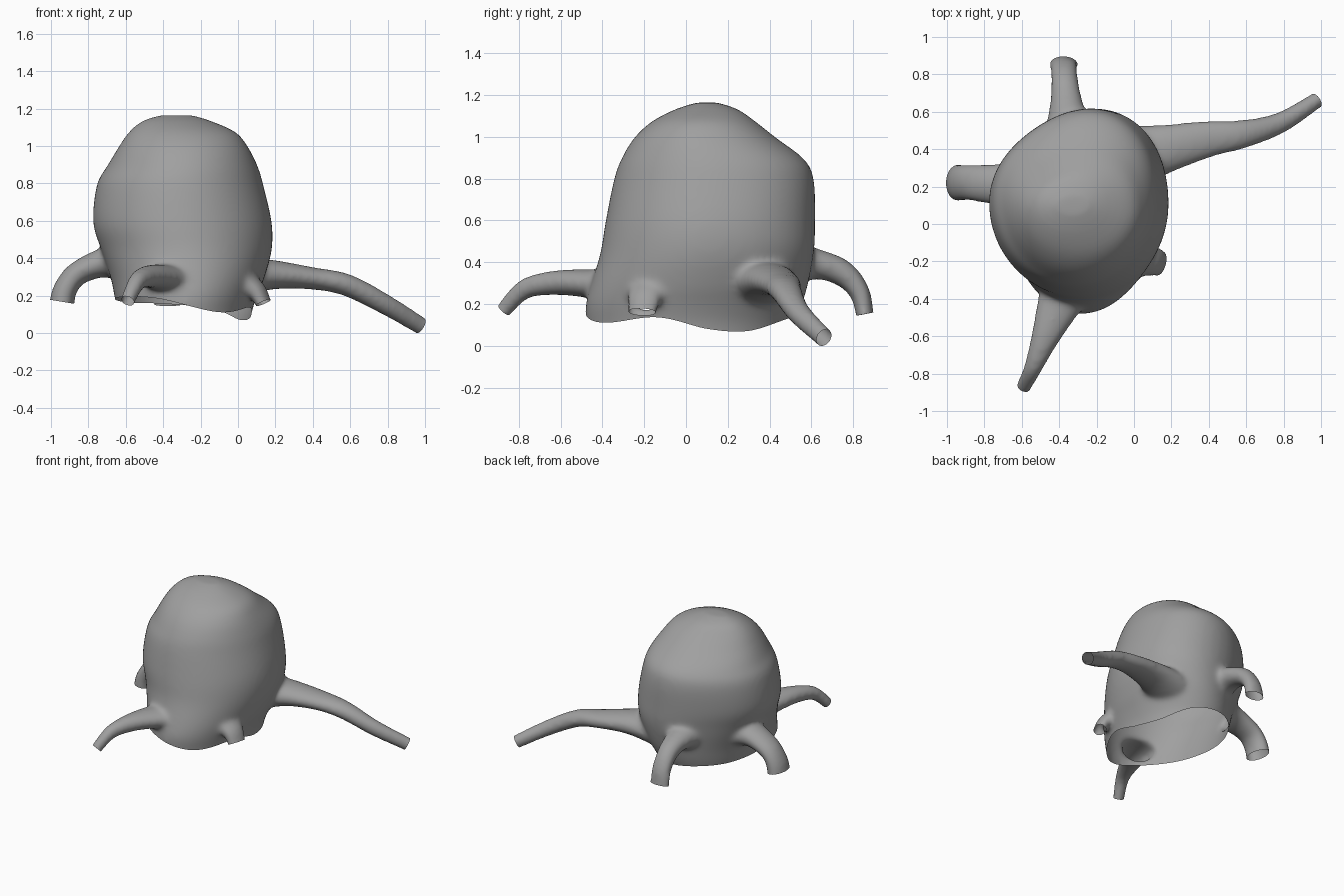
import bpy, bmesh, math
from mathutils import Vector

if "Cube" in bpy.data.objects:
    bpy.data.objects.remove(bpy.data.objects["Cube"], do_unlink=True)


def spline(rows, steps):
    """Smooth curve through rows of numbers."""
    out = []
    n = len(rows)
    for i in range(n - 1):
        a, b, c, d = (rows[max(0, min(n - 1, i + k))] for k in (-1, 0, 1, 2))
        for s in range(steps):
            t = s / steps
            out.append([q + t / 2 * (r - p + t * (2 * p - 5 * q + 4 * r - e + t * (3 * (q - r) + e - p)))
                        for p, q, r, e in zip(a, b, c, d)])
    return out + [list(rows[-1])]


def loft(bm, rings):
    """Closed solid through a list of rings."""
    loops = [[bm.verts.new(p) for p in ring] for ring in rings]
    n = len(loops[0])
    for lo, hi in zip(loops, loops[1:]):
        for i in range(n):
            j = (i + 1) % n
            bm.faces.new((lo[i], lo[j], hi[j], hi[i]))
    bm.faces.new(loops[0][::-1])
    bm.faces.new(loops[-1])


def ring(centre, u, v, n, skew=0.0):
    """Ellipse; skew swells its first quarter and flattens the second."""
    points = []
    for i in range(n):
        a = 2 * math.pi * i / n
        swell = 1 + skew * math.sin(2 * a) * max(0, math.sin(a))
        points.append(centre + (u * math.cos(a) + v * math.sin(a)) * swell)
    return points


def add_tube(bm, path):
    """Tapered arm, extended past its tip; returns tip and direction."""
    rows = spline(path, 8)
    pts = [Vector(r[:3]) for r in rows]
    tip, direction = pts[-1], (pts[-1] - pts[-2]).normalized()
    pts.append(tip + direction * 0.06)
    rows.append(rows[-1])
    rings = []
    for i, p in enumerate(pts):
        t = (pts[min(i + 1, len(pts) - 1)] - pts[max(i - 1, 0)]).normalized()
        side = t.cross(Vector((0, 0, 1))).normalized()
        up = side.cross(t)
        rings.append(ring(p, side * rows[i][3], up * rows[i][4], 24))
    loft(bm, rings)
    return tip, direction


# Body sections: height, x from/to, y from/to
sections = [
    (-0.05, -0.62, 0.06, -0.46, 0.48), (0.10, -0.64, 0.07, -0.475, 0.51),
    (0.20, -0.66, 0.10, -0.48, 0.55), (0.30, -0.68, 0.14, -0.455, 0.58),
    (0.45, -0.73, 0.18, -0.41, 0.605), (0.60, -0.775, 0.18, -0.385, 0.61),
    (0.80, -0.755, 0.135, -0.345, 0.605), (0.90, -0.70, 0.105, -0.31, 0.56),
    (1.00, -0.64, 0.055, -0.25, 0.43), (1.08, -0.585, -0.01, -0.165, 0.33),
    (1.14, -0.515, -0.14, -0.05, 0.245), (1.172, -0.42, -0.24, 0.05, 0.15)]

# Arms: x, y, z, half width, half thickness
left_arm = [(-0.56, 0.21, 0.37, 0.15, 0.11), (-0.71, 0.21, 0.385, 0.115, 0.08),
            (-0.86, 0.22, 0.325, 0.098, 0.064), (-0.925, 0.22, 0.24, 0.098, 0.064),
            (-0.94, 0.22, 0.175, 0.10, 0.068)]
back_arm = [(-0.35, 0.46, 0.40, 0.14, 0.12), (-0.36, 0.62, 0.40, 0.095, 0.075),
            (-0.37, 0.75, 0.355, 0.075, 0.064), (-0.375, 0.83, 0.265, 0.075, 0.05),
            (-0.375, 0.855, 0.16, 0.078, 0.043)]
front_arm = [(-0.34, -0.30, 0.29, 0.15, 0.08), (-0.41, -0.45, 0.305, 0.115, 0.07),
             (-0.48, -0.62, 0.31, 0.075, 0.06), (-0.54, -0.77, 0.28, 0.05, 0.05),
             (-0.59, -0.87, 0.18, 0.042, 0.04)]
long_arm = [(0.0, 0.36, 0.31, 0.17, 0.11), (0.18, 0.405, 0.32, 0.13, 0.08),
            (0.40, 0.455, 0.30, 0.10, 0.06), (0.58, 0.48, 0.265, 0.078, 0.06),
            (0.78, 0.54, 0.165, 0.058, 0.056), (0.975, 0.66, 0.048, 0.045, 0.05)]
short_arm = [(-0.10, -0.15, 0.30, 0.14, 0.09), (0.03, -0.18, 0.275, 0.105, 0.065),
             (0.10, -0.20, 0.235, 0.085, 0.05), (0.135, -0.21, 0.17, 0.075, 0.04)]

bm = bmesh.new()
rings = []
for z, x0, x1, y0, y1 in spline(sections, 4):
    centre = Vector(((x0 + x1) / 2, (y0 + y1) / 2, z))
    skew = 0.09 * max(0, min(1, 2 * z))
    rings.append(ring(centre, Vector(((x1 - x0) / 2, 0, 0)), Vector((0, (y1 - y0) / 2, 0)), 64, skew))
loft(bm, rings)
tips = [add_tube(bm, arm) for arm in (left_arm, back_arm, front_arm, long_arm, short_arm)]
bmesh.ops.recalc_face_normals(bm, faces=bm.faces)
source = bpy.data.meshes.new("body_source")
bm.to_mesh(source)
bm.free()

# Fuse the parts and soften the joints
body = bpy.data.objects.new("body_with_arms", source)
bpy.context.collection.objects.link(body)
fuse = body.modifiers.new("fuse", 'REMESH')
fuse.mode = 'VOXEL'
fuse.voxel_size = 0.015
soften = body.modifiers.new("soften", 'SMOOTH')
soften.factor = 0.5
soften.iterations = 18
graph = bpy.context.evaluated_depsgraph_get()
mesh = bpy.data.meshes.new_from_object(body.evaluated_get(graph))
body.modifiers.clear()
body.data = mesh
bpy.data.meshes.remove(source)

# Wavy open rim: height at every tenth of a turn, starting from +x
rim_heights = [0.09, 0.08, 0.14, 0.165, 0.17, 0.185, 0.20, 0.195, 0.12, 0.145]
rim_curve = spline([(h,) for h in rim_heights[-2:] + rim_heights + rim_heights[:2]], 20)


def rim(co):
    turn = math.atan2(co.y - 0.1, co.x + 0.27) / (2 * math.pi) % 1
    f = (turn * 10 + 2) * 20
    i = int(f)
    return rim_curve[i][0] + (f - i) * (rim_curve[i + 1][0] - rim_curve[i][0])


def cut(faces, point, normal):
    geom = set(faces)
    for f in faces:
        geom.update(f.edges)
        geom.update(f.verts)
    bmesh.ops.bisect_plane(bm, geom=list(geom), dist=1e-5, plane_co=point,
                           plane_no=normal, clear_outer=True)


bm = bmesh.new()
bm.from_mesh(mesh)

# Open the underside along the rim
for v in bm.verts:
    v.co.z -= rim(v.co)
under = []
for f in bm.faces:
    c = f.calc_center_median()
    if ((c.x + 0.28) / 0.40) ** 2 + ((c.y - 0.02) / 0.56) ** 2 < 1 and c.z < 0.1:
        under.append(f)
cut(under, (0, 0, 0), (0, 0, -1))
for v in bm.verts:
    v.co.z += rim(v.co)

# Open the arm ends
for tip, direction in tips:
    near = [f for f in bm.faces if (f.calc_center_median() - tip).length < 0.14]
    cut(near, tip, direction)

# Settle the shell on the ground
low = min(v.co.z for v in bm.verts)
for v in bm.verts:
    v.co.z -= low
for f in bm.faces:
    f.smooth = True
bm.to_mesh(mesh)
bm.free()

# Plain grey
grey = bpy.data.materials.new("plain_grey")
grey.use_nodes = True
colour = (0.35, 0.35, 0.35, 1)
grey.diffuse_color = colour
grey.node_tree.nodes["Principled BSDF"].inputs["Base Color"].default_value = colour
mesh.materials.clear()
mesh.materials.append(grey)
